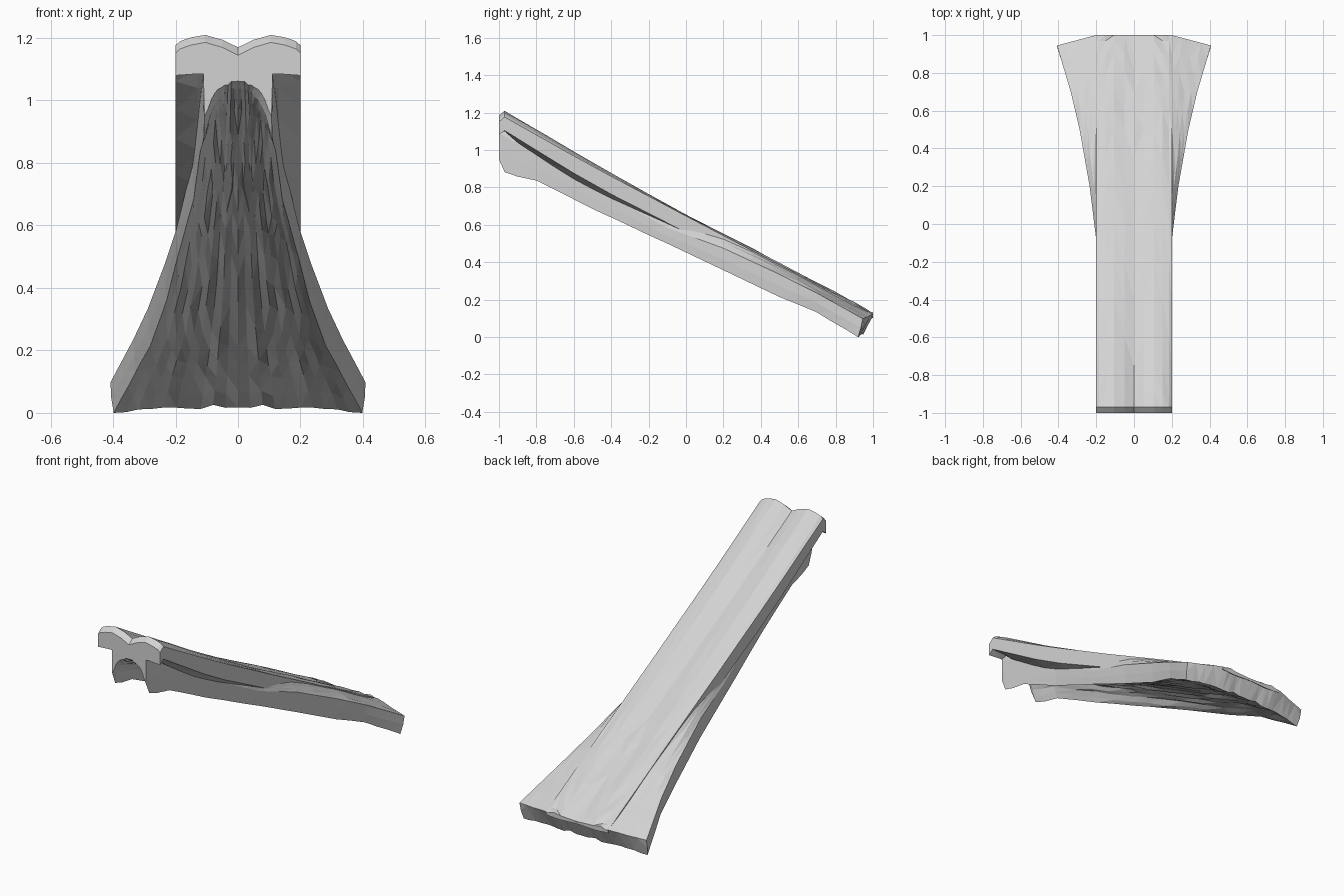
import bpy, bmesh, random

if "Cube" in bpy.data.objects:
    bpy.data.objects.remove(bpy.data.objects["Cube"])

random.seed(7)

mat = bpy.data.materials.new("pale grey")
mat.diffuse_color = (0.65, 0.65, 0.65, 1)
mat.use_nodes = True
mat.node_tree.nodes["Principled BSDF"].inputs["Base Color"].default_value = mat.diffuse_color


def curve(table, y):
    """Linear interpolation through (y, value) pairs."""
    if y <= table[0][0]:
        return table[0][1]
    for (a, va), (b, vb) in zip(table, table[1:]):
        if y <= b:
            return va + (vb - va) * (y - a) / (b - a)
    return table[-1][1]


def loft(name, halves):
    """Skin mirrored half sections, each listed from top centre to bottom centre."""
    bm = bmesh.new()
    rings = []
    for half in halves:
        pts = half + [(-x, y, z) for x, y, z in half[-2:0:-1]]
        rings.append([bm.verts.new(p) for p in pts])
    n = len(rings[0])
    for a, b in zip(rings, rings[1:]):
        for i in range(n):
            j = (i + 1) % n
            bm.faces.new((a[i], a[j], b[j], b[i]))
    bm.faces.new(rings[0][::-1])
    bm.faces.new(rings[-1])
    bmesh.ops.triangulate(bm, faces=bm.faces[:])
    bmesh.ops.recalc_face_normals(bm, faces=bm.faces[:])
    mesh = bpy.data.meshes.new(name)
    bm.to_mesh(mesh)
    bm.free()
    mesh.materials.append(mat)
    obj = bpy.data.objects.new(name, mesh)
    bpy.context.collection.objects.link(obj)
    return obj


# Side profiles along the length
TOP = [(-1, 1.165), (-0.97, 1.19), (-0.5, 0.92), (0, 0.65), (0.5, 0.39), (0.97, 0.14), (1, 0.125)]
WIDTH = [(-1, 0.11), (-0.5, 0.145), (-0.1, 0.198), (0.2, 0.235), (0.5, 0.288), (0.7, 0.335), (1, 0.408)]
EDGE = [(-1, 1.09), (-0.5, 0.8), (-0.1, 0.585), (0.2, 0.475), (0.5, 0.335), (0.7, 0.235), (1, 0.098)]
LOW = [(-1, 0.95), (-0.97, 0.885), (-0.9, 0.86), (-0.8, 0.835), (-0.6, 0.735), (0, 0.45),
       (0.42, 0.25), (1, 0.0)]
HOLLOW = [(-1, 0.11), (-0.97, 0.155), (-0.9, 0.145), (0, 0.085), (1, 0.018)]
OUTER = [(-1, 0.085), (-0.5, 0.105), (0, 0.09), (0.3, 0.03), (1, 0.02)]
INNER = [(-1, 0.08), (-0.9, 0.11), (-0.5, 0.145), (-0.1, 0.125), (0.3, 0.035), (1, 0.025)]

# Straight upper strip with a shallow centre groove, sinking flush into the body
strip = []
for y in [-1, -0.97, -0.9, -0.75, -0.6, -0.4, -0.2, 0, 0.2, 0.35, 0.5, 0.6, 0.7, 0.8, 0.9, 0.97, 1]:
    t, outer, inner = curve(TOP, y), curve(OUTER, y), curve(INNER, y)
    fade = max(0.25, min(1, (0.2 - y) / 1.2))
    rough = 0.007 if y > 0.3 else 0.002
    half = []
    for x, dz in [(0, -0.02), (0.05, 0.006), (0.105, 0.02), (0.15, 0.014), (0.185, 0)]:
        half.append((x, y, t + dz * fade + random.uniform(-rough, rough)))
    half += [(0.2, y, t - 0.014 * fade), (0.2, y, t - outer),
             (0.13, y, t - inner), (0.1, y, t - inner), (0, y, t - inner * 0.8)]
    strip.append(half)
loft("upper_strip", strip)

# Flaring body with side walls and a hollow, ridged underside
N = 10
ridge = [random.uniform(-0.007, 0.007) for _ in range(N + 1)]
body = []
stations = [-1, -0.97, -0.9, -0.8, -0.65, -0.5, -0.35, -0.2, -0.1, 0.05, 0.2, 0.35, 0.5, 0.6,
            0.7, 0.8, 0.9, 1]
for y in stations:
    w, e, low = curve(WIDTH, y), curve(EDGE, y), curve(LOW, y)
    t, hol = curve(TOP, y), curve(HOLLOW, y)
    drop = 0.05 if y < -0.1 else 0.006
    back = max(0, (y - 0.7) / 0.3)
    flat = min(0.2, w * 0.8)
    half = []
    for i in range(N + 1):                      # upper face: flat centre, sloping wings
        s = max(0, (i - 6) / 4)
        x = flat * i / 6 if i < 7 else flat + (w - flat) * s
        rough = 0.006 if y > 0.3 and 0 < i < N else 0
        z = (t - drop) * (1 - s) + e * s
        half.append((x, y - back * 0.055 * s, z + random.uniform(-rough, rough)))
    half.append((w * 0.995, y - back * 0.065, e * 0.5 + low * 0.5))
    for i in range(N, -1, -1):                  # underside
        u = i / N
        rough = 0.008 if i < N and -0.9 < y < 1 else 0.003
        arch = hol * (1 - u ** 2.5)
        z = low + arch + (ridge[i] if 0 < i < N else 0) + random.uniform(-rough, rough)
        half.append((u * w * 0.975, y - back * (0.05 + 0.03 * u * u), max(0, z)))
    body.append(half)
loft("flared_body", body)
